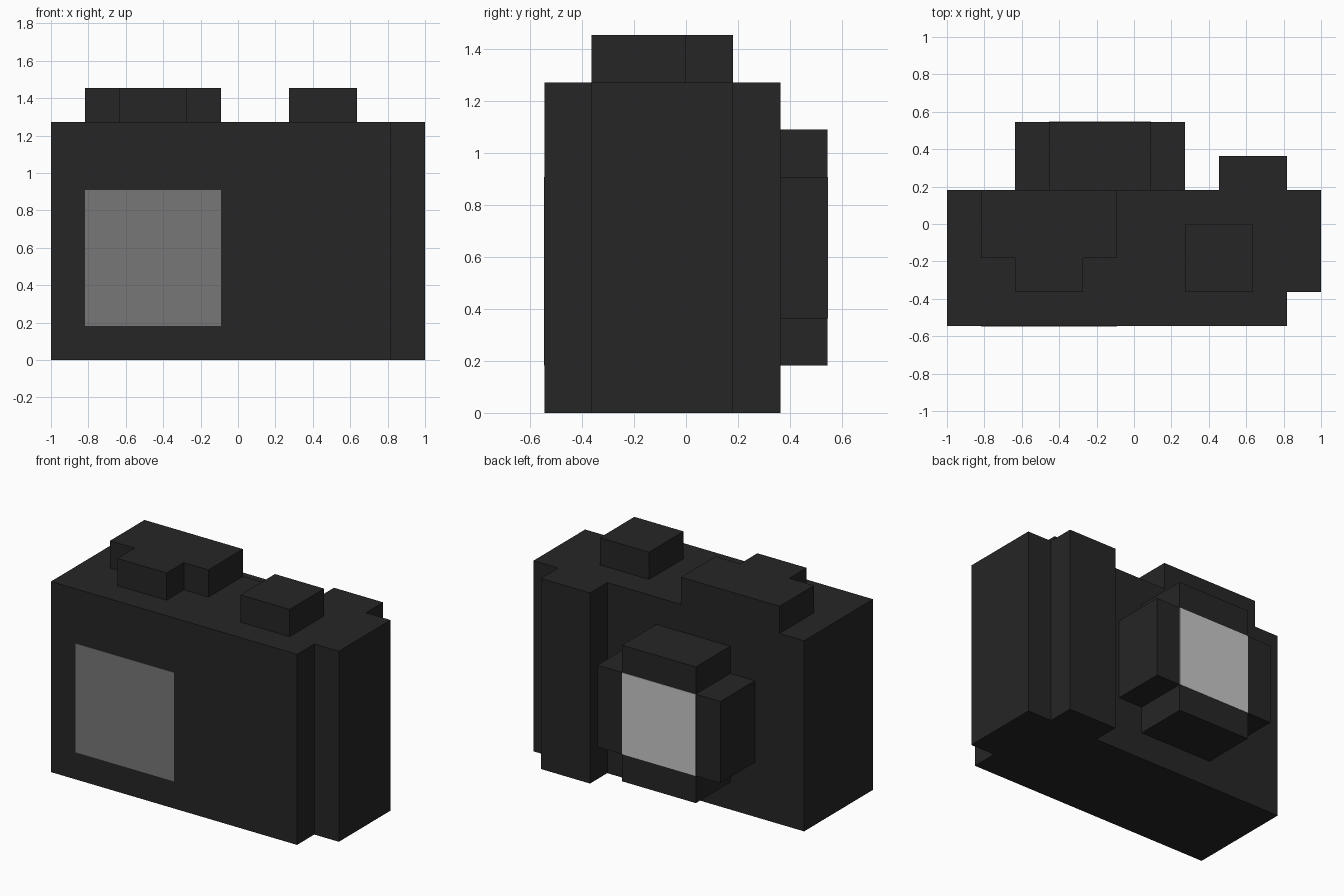
import bpy
import bmesh
from mathutils import Vector

if "Cube" in bpy.data.objects:
    bpy.data.objects.remove(bpy.data.objects["Cube"], do_unlink=True)

U = 2 / 11                          # one block
ORIGIN = Vector((-1, -3 * U, 0))    # block corner (0, 0, 0)
PLATE = 0.012                       # plate thickness in blocks


def material(name, value):
    mat = bpy.data.materials.new(name)
    mat.use_nodes = True
    colour = (value, value, value, 1)
    mat.diffuse_color = colour
    mat.node_tree.nodes["Principled BSDF"].inputs["Base Color"].default_value = colour
    return mat


black = material("black casing", 0.019)
grey = material("grey panel", 0.184)
silver = material("pale glass", 0.58)


def prism(name, outline, start, end, mat, axis="z"):
    """Extrude an outline, in blocks, along z (outline is x, y) or y (outline is x, z)."""
    def place(a, b, c):
        return ORIGIN + U * Vector((a, b, c) if axis == "z" else (a, c, b))

    bm = bmesh.new()
    face = bm.faces.new([bm.verts.new(place(a, b, start)) for a, b in outline])
    grown = bmesh.ops.extrude_face_region(bm, geom=[face])
    moved = [v for v in grown["geom"] if isinstance(v, bmesh.types.BMVert)]
    bmesh.ops.translate(bm, verts=moved, vec=place(0, 0, end) - place(0, 0, start))
    bmesh.ops.recalc_face_normals(bm, faces=bm.faces)
    mesh = bpy.data.meshes.new(name)
    bm.to_mesh(mesh)
    bm.free()
    mesh.materials.append(mat)
    obj = bpy.data.objects.new(name, mesh)
    bpy.context.collection.objects.link(obj)
    return obj


def rect(a0, a1, b0, b1):
    return [(a0, b0), (a1, b0), (a1, b1), (a0, b1)]


# Casing with the stepped hand grip at its left end
prism("camera_body", [(0, 0), (10, 0), (10, 1), (11, 1), (11, 4), (10, 4),
                      (10, 5), (8, 5), (8, 4), (0, 4)], 0, 7, black)

# Stepped viewfinder hump and shutter button on top
prism("viewfinder", [(2, 1), (4, 1), (4, 2), (5, 2), (5, 4), (1, 4), (1, 2), (2, 2)],
      7, 8, black)
prism("shutter_button", rect(7, 9, 1, 3), 7, 8, black)

# Cross-shaped lens barrel with square glass
prism("lens_barrel", [(3, 1), (6, 1), (6, 2), (7, 2), (7, 5), (6, 5),
                      (6, 6), (3, 6), (3, 5), (2, 5), (2, 2), (3, 2)], 4, 6, black, "y")
prism("lens_glass", rect(3, 6, 2, 5), 6, 6 + PLATE, silver, "y")

# Display panel
prism("display_panel", rect(1, 5, 1, 5), -PLATE, 0, grey, "y")
